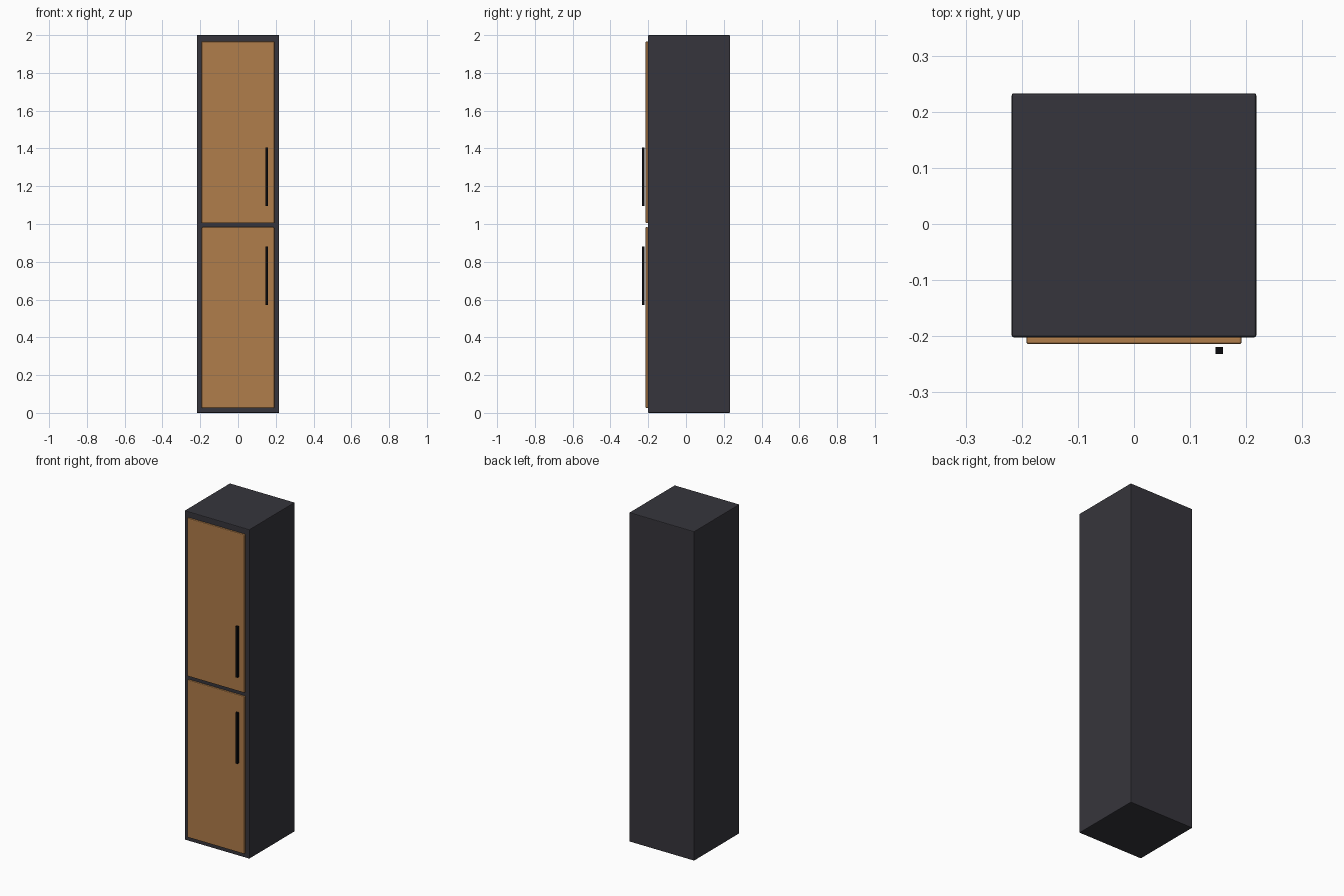
import bpy, bmesh

if "Cube" in bpy.data.objects:
    bpy.data.objects.remove(bpy.data.objects["Cube"])


def material(name, rgb):
    m = bpy.data.materials.new(name)
    m.diffuse_color = (*rgb, 1.0)
    m.use_nodes = True
    m.node_tree.nodes["Principled BSDF"].inputs["Base Color"].default_value = m.diffuse_color
    return m


CHARCOAL = material("charcoal", (0.037, 0.036, 0.045))
WOOD = material("warm wood", (0.434, 0.205, 0.069))
BLACK = material("black metal", (0.003, 0.003, 0.004))


def box(name, x, y, z, mat, bevel=0.0):
    """Box spanning the given (min, max) ranges, with softened edges."""
    bm = bmesh.new()
    bmesh.ops.create_cube(bm, size=1.0)
    for v in bm.verts:
        for i, (lo, hi) in enumerate((x, y, z)):
            v.co[i] = hi if v.co[i] > 0 else lo
    if bevel:
        bmesh.ops.bevel(bm, geom=bm.edges[:], offset=bevel, segments=2,
                        profile=0.5, affect='EDGES')
    mesh = bpy.data.meshes.new(name)
    bm.to_mesh(mesh)
    bm.free()
    mesh.materials.append(mat)
    ob = bpy.data.objects.new(name, mesh)
    bpy.context.collection.objects.link(ob)
    return ob


# Tall cabinet carcass
box("cabinet_body", (-0.218, 0.218), (-0.202, 0.233), (0.0, 2.0), CHARCOAL, 0.004)

# Two doors, each with a slim bar handle standing off its front
for label, door_z, handle_z in (("lower", (0.026, 0.983), 0.727),
                                ("upper", (1.005, 1.966), 1.25)):
    box(label + "_door", (-0.192, 0.192), (-0.214, -0.200), door_z, WOOD, 0.004)
    box(label + "_handle", (0.145, 0.159), (-0.232, -0.219),
        (handle_z - 0.155, handle_z + 0.155), BLACK, 0.001)
